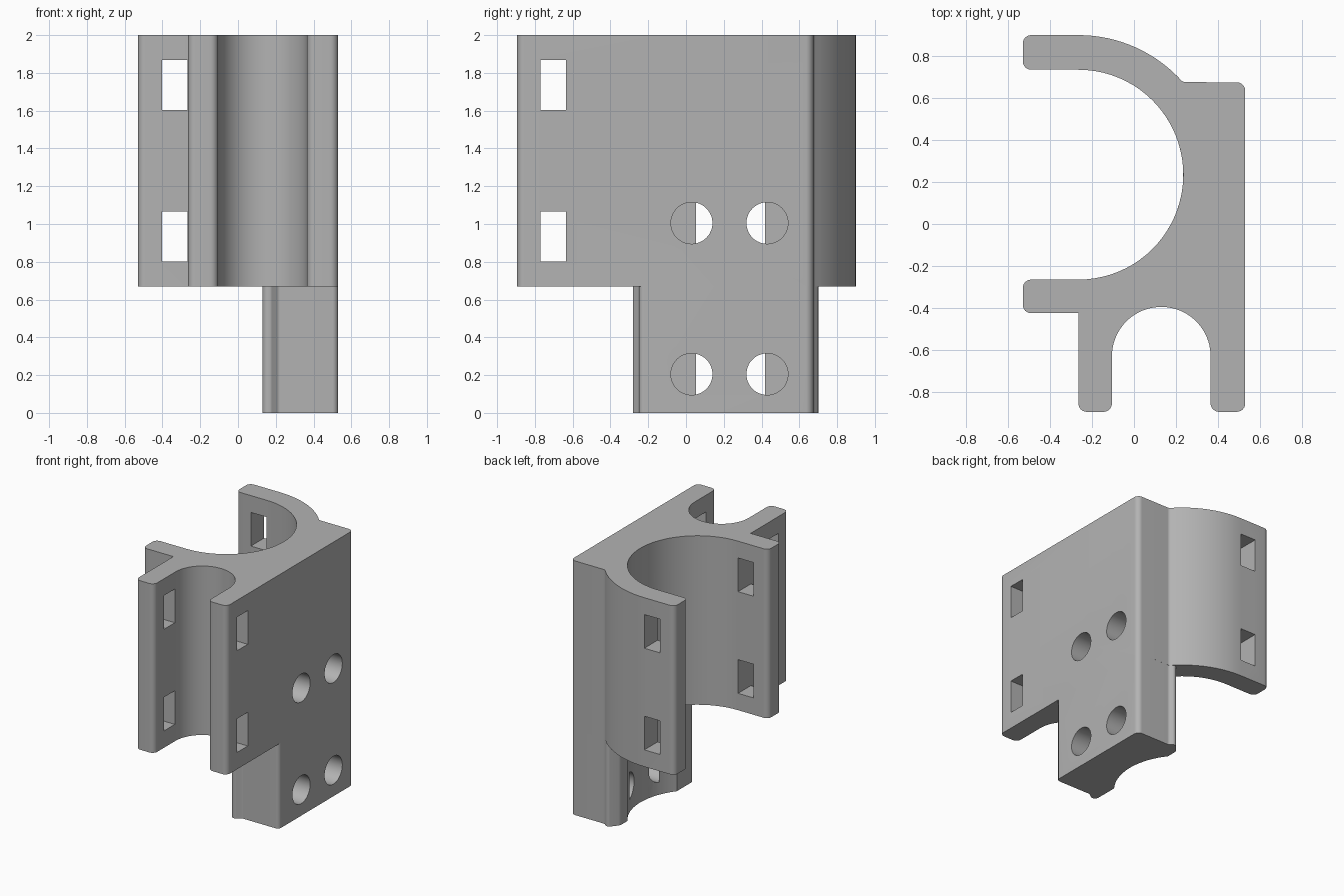
import bpy, bmesh, math
from mathutils import Vector, Matrix

cube = bpy.data.objects.get("Cube")
if cube:
    bpy.data.objects.remove(cube, do_unlink=True)

grey = bpy.data.materials.new("light_grey")
grey.use_nodes = True
colour = (0.45, 0.45, 0.45, 1)
grey.diffuse_color = colour
next(n for n in grey.node_tree.nodes if n.type == 'BSDF_PRINCIPLED').inputs["Base Color"].default_value = colour


def arc(centre, radius, start, end, steps=40):
    """Points on an arc, angles in degrees."""
    angles = [math.radians(start + (end - start) * i / steps) for i in range(steps + 1)]
    return [(centre[0] + radius * math.cos(a), centre[1] + radius * math.sin(a), 0) for a in angles]


def rounded(points, steps=6):
    """Replace each (x, y, radius) corner by a tangent arc."""
    out = []
    for i, (x, y, r) in enumerate(points):
        p = Vector((x, y))
        if r == 0:
            out.append(p)
            continue
        u = (Vector(points[i - 1][:2]) - p).normalized()
        v = (Vector(points[(i + 1) % len(points)][:2]) - p).normalized()
        half = u.angle(v) / 2
        centre = p + (u + v).normalized() * r / math.sin(half)
        a = p + u * r / math.tan(half) - centre
        b = p + v * r / math.tan(half) - centre
        for k in range(steps + 1):
            out.append(centre + a.lerp(b, k / steps).normalized() * r)
    return out


def finish(name, bm):
    bmesh.ops.recalc_face_normals(bm, faces=bm.faces)
    mesh = bpy.data.meshes.new(name)
    bm.to_mesh(mesh)
    bm.free()
    mesh.materials.append(grey)
    obj = bpy.data.objects.new(name, mesh)
    bpy.context.collection.objects.link(obj)
    return obj


def prism(name, outline, bottom, top):
    bm = bmesh.new()
    face = bm.faces.new([bm.verts.new((p.x, p.y, bottom)) for p in outline])
    grown = bmesh.ops.extrude_face_region(bm, geom=[face])["geom"]
    verts = [g for g in grown if isinstance(g, bmesh.types.BMVert)]
    bmesh.ops.translate(bm, verts=verts, vec=(0, 0, top - bottom))
    return finish(name, bm)


def combine(target, tool, operation):
    mod = target.modifiers.new(tool.name, 'BOOLEAN')
    mod.operation = operation
    mod.solver = 'EXACT'
    mod.object = tool
    bpy.context.view_layer.objects.active = target
    bpy.ops.object.modifier_apply(modifier=mod.name)
    bpy.data.objects.remove(tool, do_unlink=True)


bore, groove = (-0.265, 0.235), (0.13, -0.63)
r = 0.04
step_z = 0.67

# Upper clamp: large and small open channels with rounded lips
outer = arc(bore, 0.665, 41.5, 90, 16)
outer[0] = (*outer[0][:2], 0.03)
clamp = prism("clamp_bracket", rounded(
    outer + [(-0.53, 0.9, r), (-0.53, 0.735, r)]
    + arc(bore, 0.5, 90, -90)
    + [(-0.53, -0.265, r), (-0.53, -0.425, r), (-0.265, -0.425, 0),
       (-0.265, -0.895, r), (-0.105, -0.895, r)]
    + arc(groove, 0.235, 180, 0)
    + [(0.365, -0.895, r), (0.53, -0.895, r), (0.53, 0.675, r)]), step_z, 2)

# Lower mounting foot with small rounded lips
foot = prism("foot", rounded(
    [(0.53, 0.675, r), (0.235, 0.675, 0.03), (0.195, 0.712, 0.025), (0.13, 0.63, 0.04)]
    + arc(bore, 0.5, 37.8, -37.8, 17)
    + [(0.13, -0.285, 0.03), (0.175, -0.28, 0.02), (0.215, -0.25, 0.02), (0.53, -0.25, 0.03)]),
    0, step_z)
combine(clamp, foot, 'UNION')


def box(name, centre, size):
    bm = bmesh.new()
    bmesh.ops.create_cube(bm, size=1, matrix=Matrix.Translation(centre) @ Matrix.Diagonal((*size, 1)))
    return finish(name, bm)


# Strap slots through the legs and the arms
for z in (0.935, 1.735):
    combine(clamp, box("leg_slot", (0.13, -0.703, z), (1, 0.135, 0.265)), 'DIFFERENCE')
    combine(clamp, box("arm_slot", (-0.335, 0.24, z), (0.135, 1.5, 0.265)), 'DIFFERENCE')

# Flat-bottomed mounting holes in the side plate
for z in (0.205, 1.005):
    for y in (0.03, 0.43):
        bm = bmesh.new()
        bmesh.ops.create_cone(
            bm, cap_ends=True, segments=48, radius1=0.11, radius2=0.11, depth=0.5,
            matrix=Matrix.Translation((0.45, y, z)) @ Matrix.Rotation(math.pi / 2, 4, 'Y'))
        combine(clamp, finish("mounting_hole", bm), 'DIFFERENCE')

bpy.ops.object.select_all(action='DESELECT')
clamp.select_set(True)
bpy.context.view_layer.objects.active = clamp
bpy.ops.object.shade_smooth_by_angle(angle=math.radians(30))
